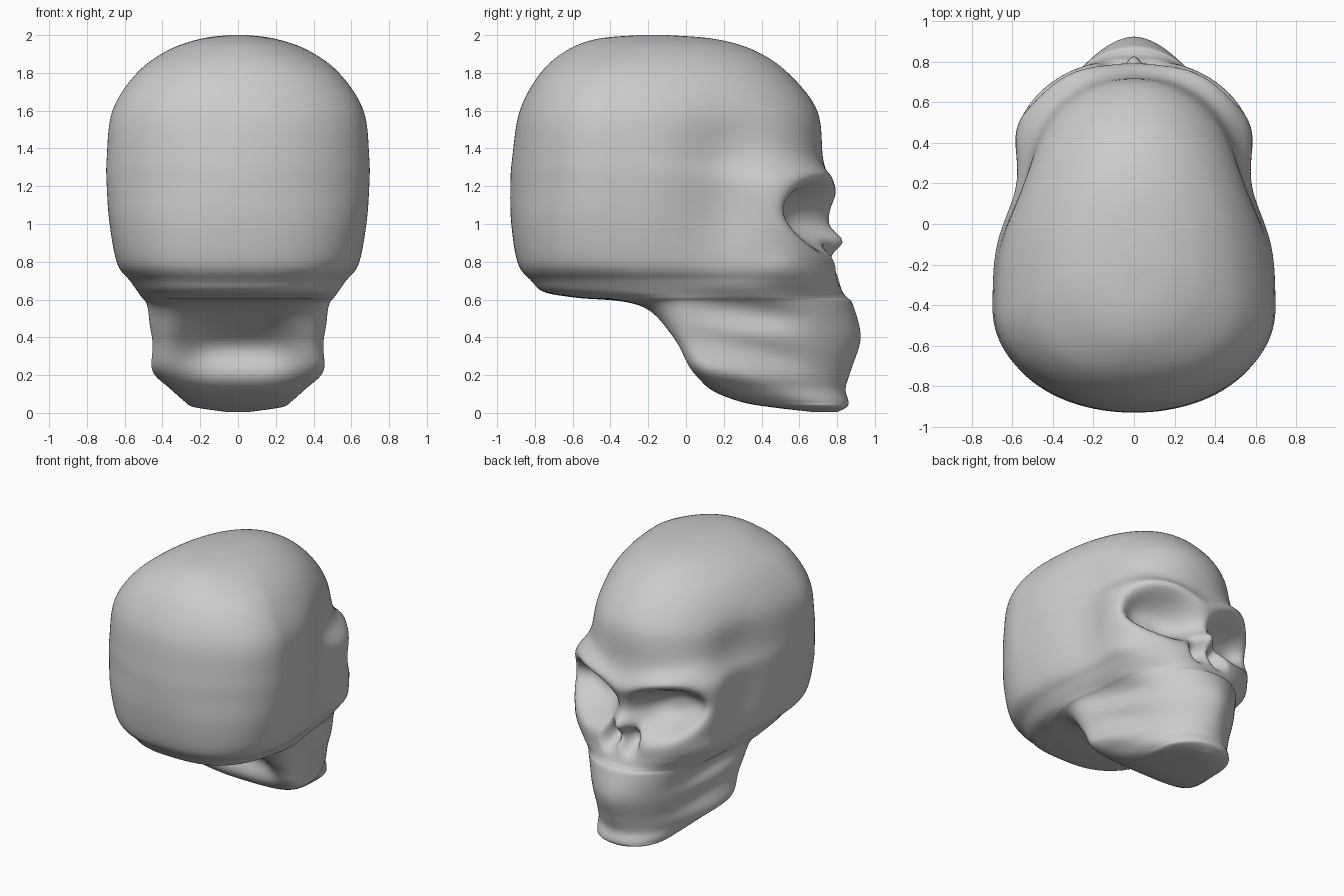
import bpy, bmesh
from math import sin, cos, pi, exp, radians

SEGS, SUB = 220, 9

# Horizontal slices: z, back y, front y, half width, y of widest point, front and back roundness
SLICES = [
    (0.004, 0.68, 0.80, 0.05, 0.74, 2.0, 2.0),
    (0.03, 0.45, 0.85, 0.23, 0.62, 2.2, 2.0),
    (0.06, 0.28, 0.86, 0.28, 0.50, 2.2, 2.5),
    (0.13, 0.10, 0.845, 0.35, 0.30, 2.0, 3.0),
    (0.23, -0.02, 0.875, 0.44, 0.15, 1.8, 3.0),
    (0.40, -0.12, 0.925, 0.465, 0.12, 1.8, 3.5),
    (0.57, -0.28, 0.885, 0.50, 0.10, 2.0, 3.0),
    (0.61, -0.60, 0.855, 0.52, 0.08, 2.1, 2.6),
    (0.64, -0.76, 0.83, 0.535, 0.00, 2.4, 2.7),
    (0.70, -0.82, 0.81, 0.575, -0.12, 2.8, 2.6),
    (0.79, -0.89, 0.80, 0.64, -0.30, 3.0, 2.4),
    (1.00, -0.925, 0.77, 0.68, -0.38, 3.5, 2.2),
    (1.20, -0.93, 0.76, 0.695, -0.42, 3.4, 2.0),
    (1.35, -0.92, 0.725, 0.695, -0.42, 2.4, 2.0),
    (1.60, -0.88, 0.695, 0.665, -0.42, 2.1, 2.0),
    (1.80, -0.77, 0.54, 0.535, -0.36, 2.1, 2.1),
    (1.92, -0.63, 0.36, 0.37, -0.25, 2.0, 2.0),
    (1.98, -0.47, 0.15, 0.20, -0.20, 2.0, 2.0),
    (2.00, -0.25, -0.10, 0.05, -0.18, 2.0, 2.0),
]

# Front sculpting along y: centre x, z, radius x, z, amount, tilt, sharpness
FRONT = [
    (0.31, 1.04, 0.23, 0.155, -0.25, 18, 1.7),   # eye sockets
    (0.30, 1.25, 0.26, 0.06, 0.045, 14, 1.0),    # brow ridges
    (0.00, 1.17, 0.12, 0.07, 0.02, 0, 1.0),      # between the brows
    (0.00, 0.91, 0.08, 0.05, 0.065, 0, 1.0),     # nose bone tip
    (0.075, 0.80, 0.06, 0.085, -0.13, 10, 1.5),  # nose openings
]

# Side sculpting along x: centre y, z, radius y, z, amount, tilt, sharpness
SIDE = [
    (0.20, 1.10, 0.24, 0.36, -0.095, 0, 1.0),    # temples
    (0.22, 1.45, 0.22, 0.18, -0.025, 0, 1.0),    # upper temples
    (0.52, 0.76, 0.13, 0.08, 0.025, 0, 1.0),     # cheekbones
    (0.32, 0.53, 0.26, 0.08, -0.06, -8, 1.2),    # hollows under the cheeks
    (0.40, 0.32, 0.28, 0.08, -0.035, -15, 1.0),  # groove above the jaw rim
    (0.25, 0.19, 0.30, 0.06, 0.02, -15, 1.0),    # jaw rim
]


def spline(t):
    i = min(int(t), len(SLICES) - 2)
    f = t - i
    rows = [SLICES[max(0, min(len(SLICES) - 1, i + k))] for k in (-1, 0, 1, 2)]
    return [b + 0.5 * f * (c - a + f * (2*a - 5*b + 4*c - d + f * (3*(b - c) + d - a)))
            for a, b, c, d in zip(*rows)]


def bump(u, z, spec):
    cu, cz, ru, rz, amount, tilt, power = spec
    u, z = u - cu, z - cz
    ca, sa = cos(radians(tilt)), sin(radians(tilt))
    q = ((u * ca + z * sa) / ru) ** 2 + ((z * ca - u * sa) / rz) ** 2
    return amount * exp(-q ** power) if q < 9 else 0.0


def skull_point(row, angle):
    z, back, front, w, mid, nf, nb = row
    c, s = cos(angle), sin(angle)
    n, length = (nf, front - mid) if s >= 0 else (nb, mid - back)
    r = (abs(c) ** n + abs(s) ** n) ** (-1 / n)
    x, y = w * c * r, mid + length * s * r
    ax, dx, dy = abs(x), 0.0, 0.0
    if y > -0.6:
        dx = sum(bump(y, z, b) for b in SIDE) * min(1, ax / 0.35)
    if s > 0 and y > 0.2:
        dy = sum(bump(ax, z, b) for b in FRONT) * min(1, (y - 0.2) / 0.25)
    if s < 0 and z < 0.7:
        # hollow between the two jaw branches
        dy += 0.17 * exp(-(x / 0.31) ** 4) * exp(-((z - 0.36) / 0.16) ** 2) * -s
    return (x + (dx if x > 0 else -dx), y + dy, z)


# Loft the slices into one closed skin
bm = bmesh.new()
steps = (len(SLICES) - 1) * SUB
rings = []
for k in range(steps + 1):
    row = spline(k / SUB)
    rings.append([bm.verts.new(skull_point(row, 2 * pi * j / SEGS)) for j in range(SEGS)])
for a, b in zip(rings, rings[1:]):
    for j in range(SEGS):
        m = (j + 1) % SEGS
        bm.faces.new((a[j], a[m], b[m], b[j]))
bm.faces.new(rings[0][::-1])
bm.faces.new(rings[-1])
bmesh.ops.recalc_face_normals(bm, faces=bm.faces)
mesh = bpy.data.meshes.new("skull")
bm.to_mesh(mesh)
bm.free()
mesh.shade_smooth()
skull = bpy.data.objects.new("skull", mesh)
bpy.context.collection.objects.link(skull)

# Soften the sculpted edges
soften = skull.modifiers.new("soften", 'SMOOTH')
soften.factor = 0.5
soften.iterations = 3
